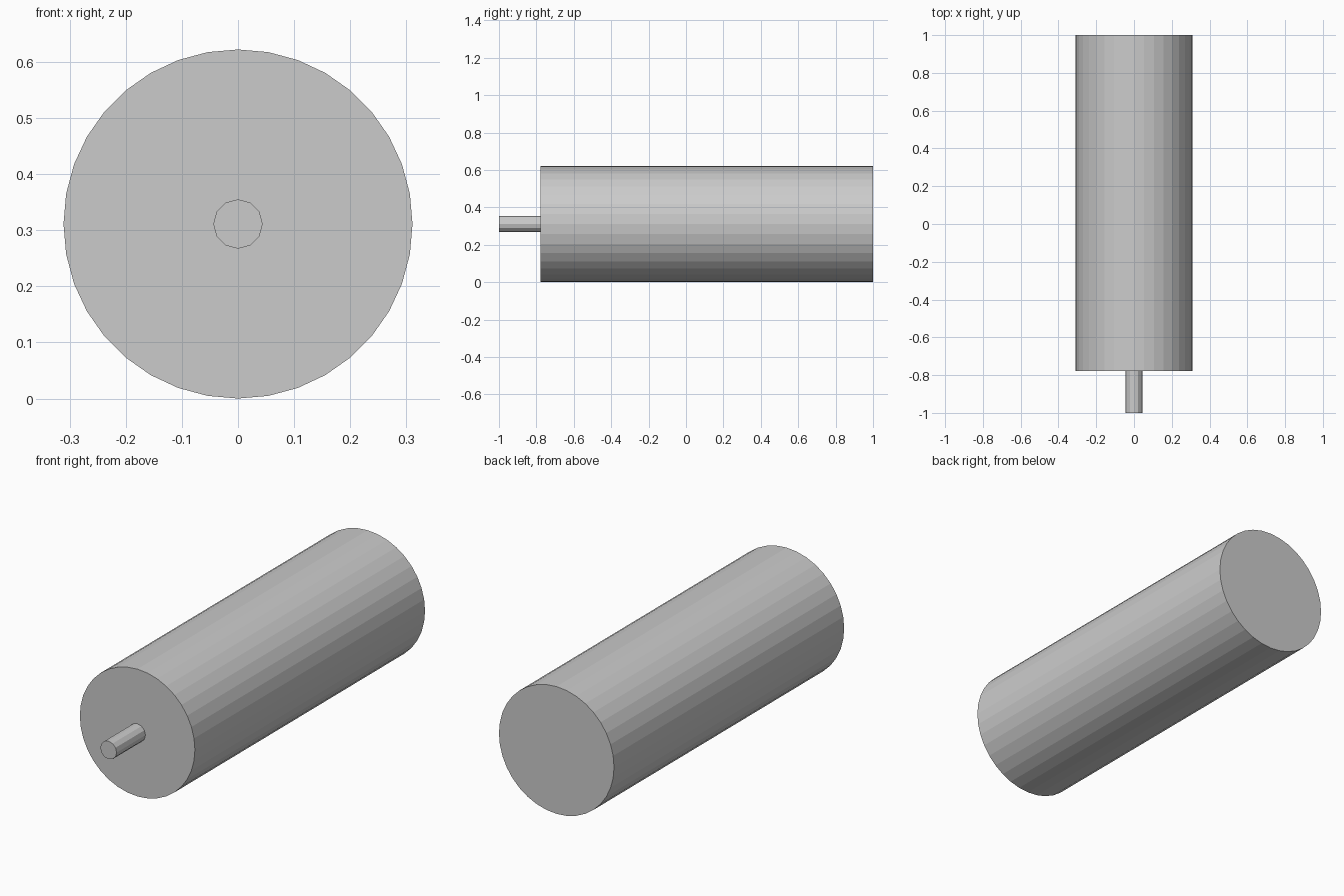
import bpy
from math import pi

if "Cube" in bpy.data.objects:
    bpy.data.objects.remove(bpy.data.objects["Cube"])

RADIUS = 0.311       # body radius, also the height of the common axis
BODY_FRONT = -0.777  # y of the body's front face


def rod(name, sides, radius, y_front, y_back):
    """Flat-shaded closed cylinder lying along y."""
    bpy.ops.mesh.primitive_cylinder_add(
        vertices=sides, radius=radius, depth=y_back - y_front,
        location=(0, (y_front + y_back) / 2, RADIUS), rotation=(pi / 2, 0, 0))
    obj = bpy.context.object
    obj.name = obj.data.name = name
    return obj


# Main cylindrical housing
rod("body", 36, RADIUS, BODY_FRONT, 1.0)

# Thin shaft at the front, seated slightly into the body
rod("shaft", 12, 0.044, -1.0, BODY_FRONT + 0.01)
